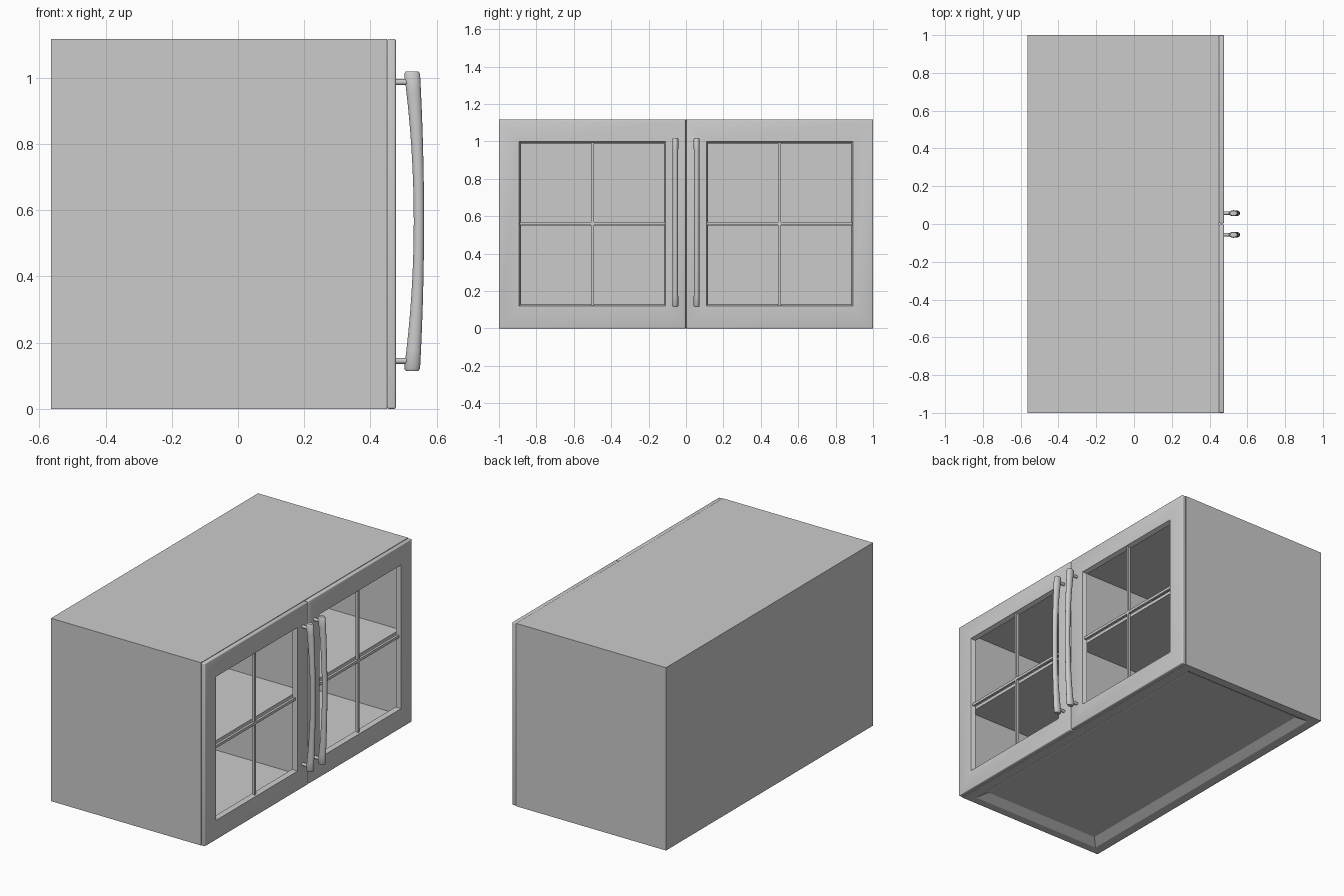
import bpy, bmesh, math

if "Cube" in bpy.data.objects:
    bpy.data.objects.remove(bpy.data.objects["Cube"])

def make_object(name, bm):
    bmesh.ops.recalc_face_normals(bm, faces=bm.faces)
    me = bpy.data.meshes.new(name)
    bm.to_mesh(me)
    bm.free()
    ob = bpy.data.objects.new(name, me)
    bpy.context.collection.objects.link(ob)
    return ob

def box(name, x, y, z, taper_axis=None, taper_end=1, taper=0.0):
    """Box from ranges; one end along taper_axis can be drawn in by taper."""
    bm = bmesh.new()
    bmesh.ops.create_cube(bm, size=1)
    for v in bm.verts:
        signs = [1 if c > 0 else -1 for c in v.co]
        for i, (a, b) in enumerate((x, y, z)):
            v.co[i] = a if signs[i] < 0 else b
            if taper_axis is not None and i != taper_axis and signs[taper_axis] == taper_end:
                v.co[i] -= signs[i] * taper
    return make_object(name, bm)

def activate(ob):
    bpy.ops.object.select_all(action='DESELECT')
    ob.select_set(True)
    bpy.context.view_layer.objects.active = ob

def cut(ob, cutter):
    m = ob.modifiers.new("cut", 'BOOLEAN')
    m.operation, m.solver, m.object = 'DIFFERENCE', 'EXACT', cutter
    activate(ob)
    bpy.ops.object.modifier_apply(modifier=m.name)
    bpy.data.objects.remove(cutter)

def bevel(ob, width):
    m = ob.modifiers.new("rounded_edges", 'BEVEL')
    m.width, m.segments, m.limit_method = width, 3, 'ANGLE'
    activate(ob)
    bpy.ops.object.modifier_apply(modifier=m.name)

def loft(name, rings, segments, y):
    """Closed tube along z through (x, z, half_x, half_y) rings."""
    bm = bmesh.new()
    loops = []
    for x, z, rx, ry in rings:
        angles = [2 * math.pi * i / segments for i in range(segments)]
        loops.append([bm.verts.new((x + rx * math.cos(a), y + ry * math.sin(a), z)) for a in angles])
    for lo, hi in zip(loops, loops[1:]):
        for i in range(segments):
            j = (i + 1) % segments
            bm.faces.new((lo[i], lo[j], hi[j], hi[i]))
    bm.faces.new(loops[0])
    bm.faces.new(loops[-1])
    ob = make_object(name, bm)
    activate(ob)
    bpy.ops.object.shade_smooth_by_angle(angle=math.radians(50))
    return ob

H = 1.118
BACK, FRONT, DOOR = -0.565, 0.45, 0.477

# Carcass: one block hollowed into two compartments, with a bevelled underside recess
carcass = box("carcass", (BACK, FRONT), (-1, 1), (0, H))
for y in ((-0.95, -0.015), (0.015, 0.95)):
    cut(carcass, box("compartment", (BACK + 0.05, 0.6), y, (0.05, H - 0.05)))
cut(carcass, box("underside_recess", (-0.507, 0.388), (-0.949, 0.949), (0, 0.03), 2, 1, 0.05))

# Handle outline: bowed, thinner in the middle, softened ends
handle_rings = []
for i in range(17):
    t = -1 + i / 8
    bow = 1 - t * t
    handle_rings.append((0.526 + 0.0205 * bow, 0.567 + 0.445 * t,
                         0.024 - 0.0085 * bow, 0.016 - 0.002 * bow))
handle_rings.insert(0, (0.526, 0.115, 0.019, 0.012))
handle_rings.append((0.526, 1.019, 0.019, 0.012))

for side, s in (("left", -1), ("right", 1)):
    def span(a, b):
        return tuple(sorted((s * a, s * b)))

    # Shelf
    box(side + "_shelf", (BACK + 0.045, 0.43), span(0.01, 0.955), (0.55, 0.57))

    # Door frame: rounded outside, window opening slightly tapered inward
    door = box(side + "_door_frame", (FRONT, DOOR), span(0.003, 1.0), (0.0, H))
    bevel(door, 0.006)
    cut(door, box("window", (FRONT - 0.001, DOOR + 0.001), span(0.108, 0.892),
                  (0.12, 0.999), 0, -1, 0.01))
    activate(door)
    bpy.ops.object.shade_smooth_by_angle()

    # Glazing bars
    box(side + "_vertical_bar", (0.451, 0.468), span(0.493, 0.507), (0.118, 1.0))
    box(side + "_horizontal_bar", (0.452, 0.467), span(0.107, 0.893), (0.553, 0.569))

    # Handle and its posts
    loft(side + "_handle", handle_rings, 20, s * 0.057)
    for place, z in (("lower", 0.145), ("upper", 0.987)):
        bpy.ops.mesh.primitive_cylinder_add(vertices=16, radius=0.009, depth=0.055,
                                            location=(0.4975, s * 0.057, z),
                                            rotation=(0, math.pi / 2, 0))
        post = bpy.context.object
        post.name = f"{side}_{place}_handle_post"
        bpy.ops.object.shade_smooth_by_angle()
